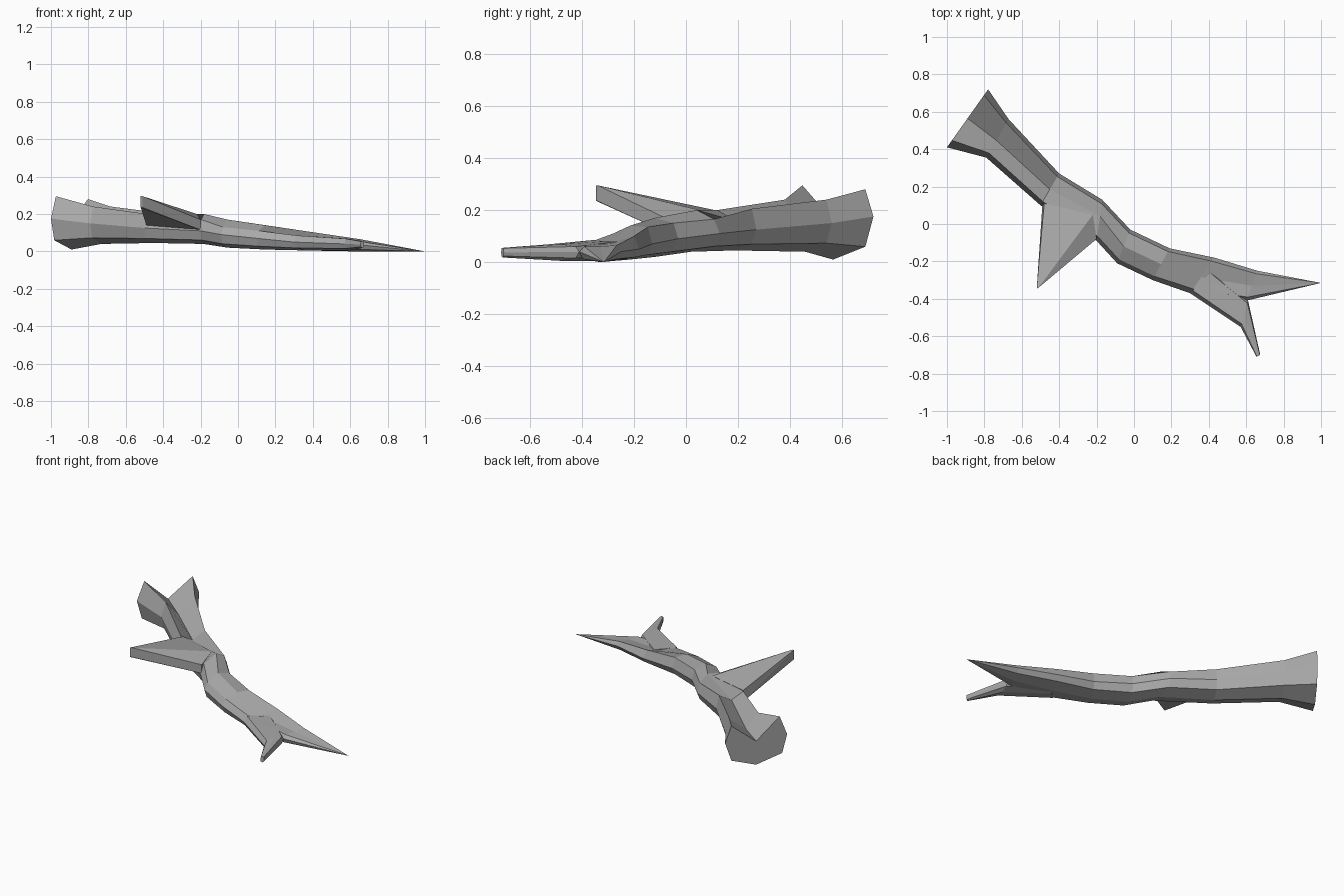
import bpy
import bmesh
from mathutils import Vector

default_cube = bpy.data.objects.get("Cube")
if default_cube:
    bpy.data.objects.remove(default_cube)

# One plain grey for all the wood
wood = bpy.data.materials.new("dead_wood_grey")
wood.use_nodes = True
grey = (0.4, 0.4, 0.4, 1)
wood.diffuse_color = grey
shader = wood.node_tree.nodes["Principled BSDF"]
shader.inputs["Base Color"].default_value = grey
shader.inputs["Roughness"].default_value = 0.9


def finish(name, bm):
    """Turn the bmesh into a flat shaded object."""
    bmesh.ops.recalc_face_normals(bm, faces=bm.faces[:])
    mesh = bpy.data.meshes.new(name)
    bm.to_mesh(mesh)
    bm.free()
    mesh.materials.append(wood)
    part = bpy.data.objects.new(name, mesh)
    bpy.context.collection.objects.link(part)
    return part


def ring(front, back, side, front_top, crown, back_top, bottom, crown_at=0.5):
    """Eight sided section between two plan points, from heights."""
    low = bottom + 0.3 * (side - bottom)
    section = [(0, side), (0.12, front_top), (crown_at, crown), (0.9, back_top),
               (1, side), (0.9, low), (0.5, bottom), (0.08, low)]
    start, end = Vector(front), Vector(back)
    return [(*start.lerp(end, t), z) for t, z in section]


def loft(name, rings, tip=None):
    """Skin the sections, closing the far end with a face or a point."""
    bm = bmesh.new()
    loops = [[bm.verts.new(p) for p in points] for points in rings]
    for near, far in zip(loops, loops[1:]):
        for i in range(len(near)):
            j = (i + 1) % len(near)
            bm.faces.new((near[i], near[j], far[j], far[i]))
    bm.faces.new(loops[0])
    if tip:
        point = bm.verts.new(tip)
        last = loops[-1]
        for i in range(len(last)):
            bm.faces.new((last[i], last[(i + 1) % len(last)], point))
    else:
        bm.faces.new(loops[-1])
    return finish(name, bm)


# Main limb, from the split broken end to the pointed end
loft("main_limb", [
    ring((-1, 0.41), (-0.78, 0.72), 0.175, 0.295, 0.16, 0.28, 0.01),
    ring((-0.79, 0.355), (-0.67, 0.56), 0.15, 0.24, 0.15, 0.24, 0.04, 0.45),
    ring((-0.5, 0.1), (-0.4, 0.27), 0.125, 0.2, 0.16, 0.205, 0.045),
    ring((-0.2, -0.09), (-0.17, 0.13), 0.11, 0.17, 0.2, 0.165, 0.04, 0.6),
    ring((-0.09, -0.21), (-0.02, -0.03), 0.09, 0.13, 0.17, 0.15, 0.02),
    ring((0.1, -0.3), (0.19, -0.13), 0.07, 0.11, 0.14, 0.135, 0.01),
    ring((0.3, -0.37), (0.43, -0.18), 0.05, 0.085, 0.075, 0.1, 0.005, 0.45),
    ring((0.6, -0.41), (0.66, -0.25), 0.04, 0.06, 0.06, 0.065, 0),
], tip=(1, -0.315, 0))

# Small twig forking off near the pointed end
loft("forked_twig", [
    ring((0.3, -0.37), (0.42, -0.25), 0.05, 0.085, 0.08, 0.08, 0.005),
    ring((0.57, -0.55), (0.61, -0.41), 0.04, 0.068, 0.068, 0.06, 0.005),
    ring((0.655, -0.71), (0.675, -0.7), 0.037, 0.053, 0.055, 0.053, 0.018),
])

# Wedge shaped side branch rising off the middle
bm = bmesh.new()
for corner in [(-0.52, -0.345, 0.235), (-0.52, -0.345, 0.295),
               (-0.51, -0.34, 0.235), (-0.51, -0.34, 0.295),
               (-0.49, 0.1, 0.14), (-0.48, 0.11, 0.2), (-0.22, 0.05, 0.2),
               (-0.2, -0.08, 0.17), (-0.2, -0.08, 0.115)]:
    bm.verts.new(corner)
bmesh.ops.convex_hull(bm, input=bm.verts[:])
finish("side_branch", bm)
